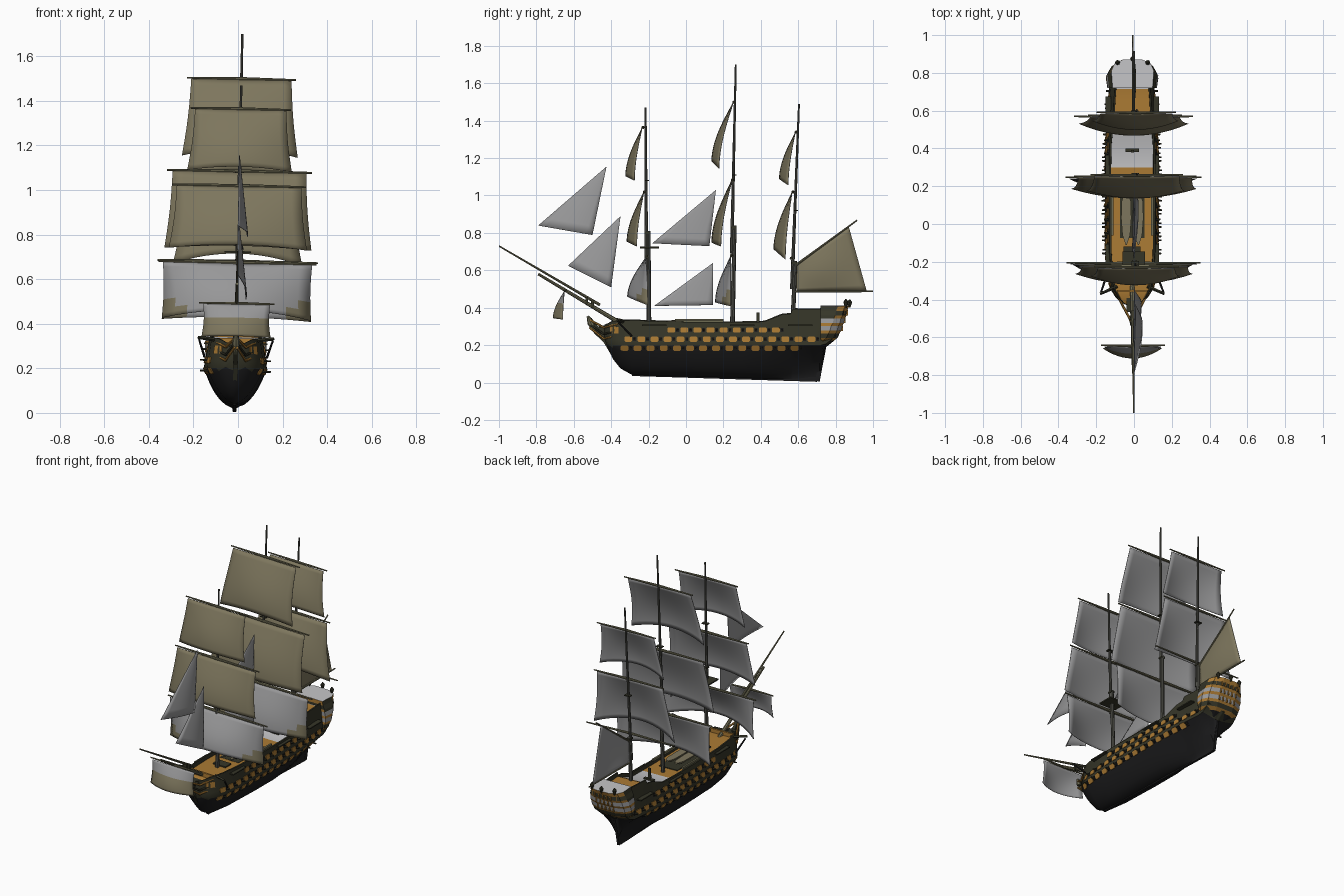
import bpy, bmesh, math
from mathutils import Vector, Matrix

if "Cube" in bpy.data.objects:
    bpy.data.objects.remove(bpy.data.objects["Cube"])

def mat(name, r, g, b):
    m = bpy.data.materials.new(name)
    m.diffuse_color = [(c / 255) ** 2.2 for c in (r, g, b)] + [1]
    m.use_nodes = True
    m.node_tree.nodes["Principled BSDF"].inputs["Base Color"].default_value = m.diffuse_color
    return m

BLACK = mat("hull black", 34, 34, 35)
OLIVE = mat("dark olive", 56, 56, 44)
GOLD = mat("ochre gold", 170, 122, 55)
TAN = mat("sail tan", 125, 118, 94)
GREY = mat("sail grey", 150, 150, 151)
PALE = mat("pale deck", 196, 196, 198)
SPAR = mat("spar brown", 110, 107, 84)
MAST = mat("mast grey", 82, 82, 76)

def make(name, verts, faces, mats, rule=None, smooth=True, fix=True):
    me = bpy.data.meshes.new(name)
    me.from_pydata([tuple(v) for v in verts], [], faces)
    for m in mats:
        me.materials.append(m)
    if rule:
        for p in me.polygons:
            p.material_index = rule(p)
    bm = bmesh.new()
    bm.from_mesh(me)
    bmesh.ops.remove_doubles(bm, verts=bm.verts, dist=1e-5)
    if fix:
        bmesh.ops.recalc_face_normals(bm, faces=bm.faces)
    bm.to_mesh(me)
    bm.free()
    ob = bpy.data.objects.new(name, me)
    bpy.context.collection.objects.link(ob)
    if smooth:
        bpy.context.view_layer.objects.active = ob
        ob.select_set(True)
        bpy.ops.object.shade_smooth_by_angle(angle=math.radians(35))
        ob.select_set(False)
    return ob

def loft(name, rings, mats, rule=None, smooth=True):
    n = len(rings[0])
    faces = [(i*n + j, i*n + (j+1) % n, (i+1)*n + (j+1) % n, (i+1)*n + j)
             for i in range(len(rings) - 1) for j in range(n)]
    faces += [tuple(range(n))[::-1], tuple(range((len(rings)-1)*n, len(rings)*n))]
    return make(name, [v for r in rings for v in r], faces, mats, rule, smooth)

def rod(name, pts, radii, m, n=8):
    pts = [Vector(p) for p in pts]
    q = (pts[-1] - pts[0]).to_track_quat('Z', 'Y')
    ring = [Vector((math.cos(a), math.sin(a), 0)) for a in (2*math.pi*k/n for k in range(n))]
    return loft(name, [[p + q @ (v * r) for v in ring] for p, r in zip(pts, radii)], [m])

def box(name, c, s, m):
    x, y, z = (k / 2 for k in s)
    ring = [(-x, -y), (x, -y), (x, y), (-x, y)]
    return loft(name, [[(c[0]+a, c[1]+b, c[2]+d) for a, b in ring] for d in (-z, z)], [m], smooth=False)

def plate(name, prof, t, m):
    return loft(name, [[(x, y, z) for y, z in prof] for x in (-t/2, t/2)], [m], smooth=False)

# ---- hull: stations (y, keel z, half breadth, fullness, rail z)
ST = [(-.435, .23, .012, .6, .31), (-.42, .19, .05, .6, .315), (-.39, .125, .085, .6, .33),
      (-.35, .075, .11, .6, .335), (-.29, .042, .128, .55, .335), (-.15, .035, .14, .45, .33),
      (.1, .03, .142, .42, .325), (.3, .025, .142, .45, .325), (.42, .02, .14, .6, .328),
      (.51, .018, .136, .8, .365), (.56, .016, .133, 1, .37), (.57, .016, .133, 1, .395),
      (.66, .012, .126, 1.5, .395), (.715, .01, .12, 2.2, .395), (.75, .19, .115, 1, .4), (.8, .23, .11, 1, .405)]

def station(y):
    for a, b in zip(ST, ST[1:]):
        if y <= b[0]:
            t = (y - a[0]) / (b[0] - a[0])
            return [p + (q - p) * t for p, q in zip(a, b)]
    return ST[-1]

def width(s, z):
    zm = max(.2, s[1] + .02)
    if z < zm:
        return s[2] * max(.05, ((z - s[1]) / (zm - s[1])) ** s[3])
    return s[2] * (1 - .18 * (z - zm) / .16)

rings = []
for s in ST:
    zm = max(.2, s[1] + .02)
    zs = [s[1] + (zm - s[1]) * (k / 7) ** 1.4 for k in range(8)] + [zm + (s[4] - zm) * k / 4 for k in range(1, 5)]
    half = [(width(s, z), z) for z in zs]
    w = half[-1][0]
    half += [(w * .92, s[4]), (w * .91, s[4] - .025)]
    rings.append([(w, s[0], z) for w, z in half] + [(-w, s[0], z) for w, z in reversed(half)])

def hull_rule(p):
    c = p.center
    if abs(p.normal.z) > .8 and abs(c.x) < .01 and c.z > .25:   # deck
        return 3 if .3 < c.y < .5 or c.y > .72 else 2
    return 1 if c.z > .2 else 0
loft("hull", rings, [BLACK, OLIVE, GOLD, PALE], hull_rule)
plate("rudder", [(.69, .008), (.715, .006), (.752, .21), (.73, .21)], .016, BLACK)
plate("keel", [(-.29, .035), (.70, .004), (.70, .03), (-.29, .055)], .014, BLACK)

# ---- gunport panels (clipped corners) and cannon, both sides
def panel(name, side, y0, y1, z0, z1, m, c=.0):
    prof = [(y0+c, z0), (y1-c, z0), (y1, z0+c), (y1, z1-c), (y1-c, z1), (y0+c, z1), (y0, z1-c), (y0, z0+c)]
    def ring(off):
        return [(side * (width(station(y), z) + off), y, z) for y, z in prof]
    loft(name, [ring(-.003), ring(.004)], [m], smooth=False)

for side in (-1, 1):
    for row, (z, ya, yb) in enumerate([(.187, -.35, .62), (.235, -.33, .70), (.284, -.1, .52)]):
        y = ya
        while y < yb:
            panel("port_panel", side, y, y + .042, z - .015, z + .014, GOLD, .006)
            x = width(station(y + .054), z)
            panel("port_lid", side, y + .046, y + .062, z - .01, z + .01, BLACK)
            rod("cannon", [(side*(x-.01), y+.054, z), (side*(x+.022), y+.054, z)], [.006, .004], OLIVE, 6)
            y += .07
    # channels, hammock rails, catheads and anchors
    for y in (-.17, .3, .61):
        box("channel", (side*.127, y, .31), (.03, .13, .007), OLIVE)
    box("waist_rail", (side*.106, .07, .33), (.012, .26, .014), SPAR)
    rod("cathead", [(side*.08, -.33, .325), (side*.17, -.37, .335)], [.009, .007], OLIVE, 4)
    rod("anchor_shank", [(side*.165, -.36, .325), (side*.14, -.29, .25)], [.005, .006], BLACK, 6)
    # head rails sweeping to the stem
    for dz, m in ((0, GOLD), (-.035, OLIVE), (-.06, GOLD)):
        rod("head_rail", [(side*.085, -.36, .315+dz), (side*.045, -.44, .295+dz), (side*.006, -.515, .335+dz*.7)],
            [.006] * 3, m, 6)
    panel("bow_panel", side, -.405, -.36, .265, .3, GOLD)

# ---- beakhead, figurehead
plate("stem_knee", [(-.39, .13), (-.44, .215), (-.49, .262), (-.525, .335), (-.505, .345), (-.47, .30), (-.39, .28)], .018, OLIVE)
rod("figurehead", [(0, -.49, .28), (0, -.51, .32), (0, -.525, .355)], [.012, .018, .007], SPAR)
box("head_grating", (0, -.42, .3), (.06, .09, .008), OLIVE)
box("forecastle_bulkhead", (0, -.355, .315), (.16, .012, .04), GOLD)

# ---- stern gallery: banded loft
levels = [(.2, .085, .755), (.225, .11, .79), (.24, .124, .81), (.265, .128, .822), (.28, .131, .83),
          (.305, .13, .836), (.32, .13, .845), (.345, .124, .85), (.36, .122, .858), (.385, .112, .862), (.41, .106, .872)]
gal = [[(w, .72, z), (w*1.06, b-.06, z), (w*.9, b-.022, z), (w*.45, b, z), (-w*.45, b, z),
        (-w*.9, b-.022, z), (-w*1.06, b-.06, z), (-w, .72, z)] for z, w, b in levels]

def gal_rule(p):
    z = p.center.z
    if abs(p.normal.z) > .95:
        return 2 if z > .3 else 0
    k = max(i for i, l in enumerate(levels) if l[0] <= z)
    if k < 1:
        return 0
    if abs(p.center.x) > .1 and p.center.y < .8 and k > 6:   # plain upper quarter
        return 3
    return 1 if k % 2 else (4 if k in (4, 6) else 3)
loft("stern_gallery", gal, [BLACK, GOLD, PALE, OLIVE, GREY], gal_rule, smooth=False)
for k in range(-3, 4):
    for z, y in ((.291, .834), (.333, .848), (.373, .861)):
        box("window_post", (k*.028, y - .008*(abs(k) > 2) - .012*max(0, abs(k)-2), z), (.007, .012, .026), GOLD)
for x in (-.08, 0, .08):
    y = .875 if x == 0 else .855
    rod("stern_lantern", [(x, y, .4), (x, y, .418), (x, y, .43), (x, y, .445)], [.004, .01, .013, .003], OLIVE)

# ---- deck fittings
for s in (-1, 1):
    secs = [(-.17, .003), (-.12, .02), (-.03, .027), (.06, .024), (.1, .012)]
    loft("ship_boat", [[(s*.032 + r*math.cos(a), y + .06, .332 + .8*r*math.sin(a)) for a in
                        (math.pi + math.pi*k/6 for k in range(7))] for y, r in secs], [TAN])
box("hatch_grating", (0, .39, .306), (.07, .02, .01), OLIVE)
box("bell_post", (0, .385, .335), (.014, .014, .08), OLIVE)
box("waist_opening", (0, .06, .302), (.13, .27, .006), OLIVE)
box("fore_hatch", (0, -.15, .308), (.09, .06, .01), OLIVE)

# ---- masts: (name, base y, top y, lower mast top, mast top)
for name, y0, y1, zl, zt in [("fore", -.198, -.216, .81, 1.47), ("main", .247, .266, .84, 1.70), ("mizzen", .568, .604, .65, 1.49)]:
    f = lambda z: y0 + (y1 - y0) * (z - .3) / (zt - .3)
    rod(name + "_lower_mast", [(0, y0, .26), (0, f(zl) + .006, zl)], [.013, .01], MAST)
    rod(name + "_upper_mast", [(0, f(zl-.15) - .008, zl-.15), (0, y1, zt)], [.01, .005], MAST)
    box(name + "_mast_cap", (0, f(zl), zl - .01), (.025, .03, .01), OLIVE)
    box(name + "_crosstrees", (0, f(zl+.27), zl + .27), (.04, .026, .006), OLIVE)
box("fore_top", (0, -.195, .722), (.12, .1, .008), OLIVE)

# ---- bowsprit and jib boom
rod("bowsprit", [(0, -.28, .275), (0, -.79, .58)], [.013, .007], SPAR)
rod("jib_boom", [(0, -.46, .415), (0, -1.0, .73)], [.008, .004], SPAR)
for y, z in ((-.5, .42), (-.53, .437)):
    box("bowsprit_cap", (0, y, z), (.03, .014, .04), OLIVE)

# ---- sails: curved sheets, front colour, back colour and an optional lower front colour
def sheet(name, fn, front, back, n=12, lower=None):
    verts = [fn(i / n, j / n) for i in range(n + 1) for j in range(n + 1)]
    m = n + 1
    faces = [(i*m+j, i*m+j+1, (i+1)*m+j+1, (i+1)*m+j) for i in range(n) for j in range(n)]
    def rule(p):
        u, v = (p.index // n + .5) / n * 2 - 1, (p.index % n + .5) / n
        return 2 if lower and lower(u, v) else 0
    ob = make(name, verts, faces, [front, back, TAN, back], rule, fix=False)
    mod = ob.modifiers.new("thickness", 'SOLIDIFY')
    mod.thickness, mod.offset, mod.material_offset, mod.material_offset_rim = .003, -1, 1, 1

def square(name, yard, wt, yt, zt, wb, yc, zc, ye, ze, front=TAN, lower=None):
    def fn(a, v):
        u = 2 * a - 1
        c = 1 - u * u
        yb, zb = ye + (yc - ye) * c, ze + (zc - ze) * c
        x = u * (wt + (wb - wt) * v - .006 * math.sin(math.pi * v))
        return x, yt + (yb - yt) * math.sin(v * 1.5), zt + (zb - zt) * v
    sheet(name + "_sail", fn, front, GREY, lower=lower)
    r = .006 + .008 * max(0, yard - .2)
    rod(name + "_yard", [(-yard, yt + .01, zt + .004), (0, yt + .006, zt + .004), (yard, yt + .01, zt + .004)],
        [r*.6, r*1.3, r*.6], SPAR)

square("fore_course", .355, .335, -.215, .67, .335, -.315, .46, -.205, .42, GREY, lambda u, v: v > 1.2 - .65*u*u)
square("fore_topsail", .30, .28, -.228, 1.015, .31, -.318, .755, -.265, .735)
square("fore_topgallant", .225, .205, -.237, 1.36, .235, -.325, 1.105, -.277, 1.085)
square("main_course", .36, .335, .238, .675, .335, .155, .43, .238, .415, GREY, lambda u, v: v > 1.2 - .65*u*u)
square("main_topsail", .325, .30, .243, 1.08, .33, .135, .75, .185, .735)
square("main_topgallant", .245, .225, .25, 1.495, .26, .135, 1.185, .175, 1.15)
square("mizzen_topsail", .25, .235, .565, 1.015, .29, .467, .715, .53, .665)
square("mizzen_topgallant", .21, .19, .582, 1.335, .23, .497, 1.09, .545, 1.06)
square("sprit", .17, .15, -.652, .487, .155, -.712, .345, -.66, .34, GREY, lambda u, v: v > .42)
rod("crossjack_yard", [(-.315, .57, .665), (0, .562, .665), (.315, .57, .665)], [.004, .008, .004], SPAR)

# ---- triangular staysails: head, tack, clew in (y, z), belly in x
def stay(name, head, tack, clew, x):
    def fn(a, v):
        y, z = (h + v * (t + (c - t) * a - h) for h, t, c in zip(head, tack, clew))
        return x * v * math.sin(a * 1.9), y, z
    sheet(name, fn, GREY, GREY, 8)
stay("outer_jib", (-.425, 1.155), (-.79, .84), (-.5, .79), .045)
stay("inner_jib", (-.35, .89), (-.63, .625), (-.4, .51), .045)
stay("upper_staysail", (.16, 1.03), (-.18, .745), (.125, .73), .025)
stay("lower_staysail", (.145, .64), (-.17, .41), (.145, .415), .025)

# ---- spanker with gaff and boom
def spanker(a, v):
    top = Vector((0, .59 + .28*a, .63 + .205*a))
    low = Vector((0, .59 + .375*a, .493))
    p = top.lerp(low, v)
    p.x = .015 * math.sin(math.pi * v) * math.sin(math.pi * a)
    return p
sheet("spanker_sail", spanker, TAN, GREY)
rod("spanker_gaff", [(0, .58, .622), (0, .915, .868)], [.007, .004], SPAR)
rod("spanker_boom", [(0, .575, .487), (0, 1.0, .487)], [.006, .004], SPAR)

# ---- slight heel of the whole ship
heel = Matrix.Translation((-.016, 0, 0)) @ Matrix.Rotation(math.radians(1.2), 4, 'Y')
for ob in bpy.context.scene.objects:
    ob.matrix_world = heel
